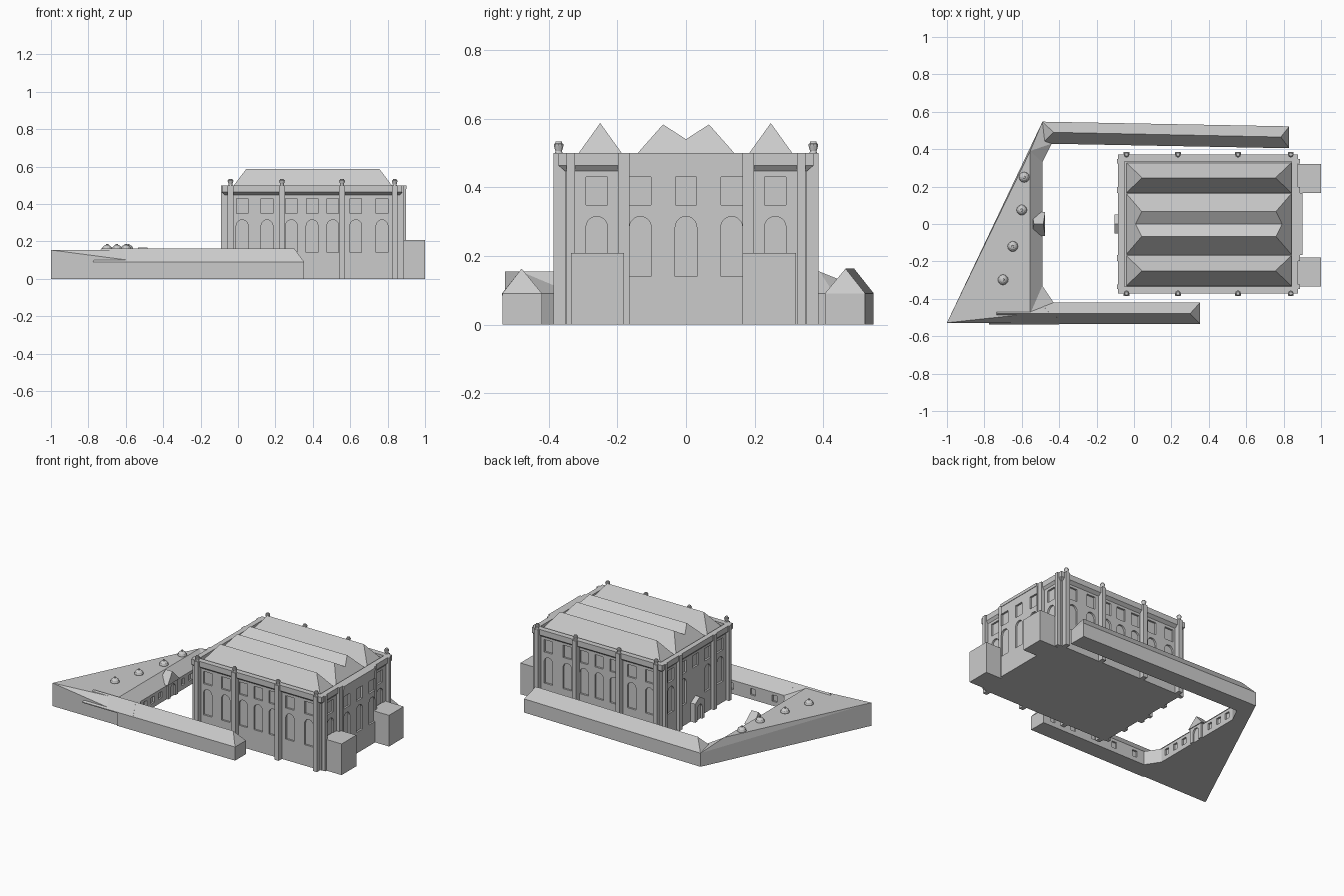
import bpy, bmesh, math

if "Cube" in bpy.data.objects:
    bpy.data.objects.remove(bpy.data.objects["Cube"])


def mesh(name, verts, faces):
    bm = bmesh.new()
    vs = [bm.verts.new(v) for v in verts]
    for f in faces:
        bm.faces.new([vs[i] for i in f])
    bmesh.ops.recalc_face_normals(bm, faces=bm.faces)
    me = bpy.data.meshes.new(name)
    bm.to_mesh(me)
    bm.free()
    ob = bpy.data.objects.new(name, me)
    bpy.context.collection.objects.link(ob)
    return ob


def loft(name, rings):
    """Closed solid through rings with equal point counts."""
    n = len(rings[0])
    faces = [tuple(range(n)), tuple((len(rings) - 1) * n + i for i in range(n))]
    for r in range(len(rings) - 1):
        for i in range(n):
            j = (i + 1) % n
            faces.append((r * n + i, r * n + j, (r + 1) * n + j, (r + 1) * n + i))
    return mesh(name, [p for ring in rings for p in ring], faces)


def rect(x0, x1, y0, y1, z):
    return [(x0, y0, z), (x1, y0, z), (x1, y1, z), (x0, y1, z)]


def box(name, x0, x1, y0, y1, z0, z1):
    return loft(name, [rect(x0, x1, y0, y1, z0), rect(x0, x1, y0, y1, z1)])


def hip(name, corners, ridge, z0, ze, zr):
    """Walls from z0 to eave ze with a hipped roof; ridge = west and east ends."""
    v = [(x, y, z0) for x, y in corners] + [(x, y, ze) for x, y in corners]
    v += [(x, y, zr) for x, y in ridge]
    return mesh(name, v, [(0, 1, 2, 3), (0, 1, 5, 4), (1, 2, 6, 5), (2, 3, 7, 6), (3, 0, 4, 7),
                          (4, 5, 9, 8), (5, 6, 9), (6, 7, 8, 9), (7, 4, 8)])


def turned(name, x, y, profile, n=10):
    return loft(name, [[(x + r * math.cos(2 * math.pi * i / n), y + r * math.sin(2 * math.pi * i / n), z)
                        for i in range(n)] for r, z in profile])


def opening(axis, plane, u, w, z0, z1, arch, d=0.012):
    """Window cutter straddling a wall plane."""
    h = w / 2
    pts = [(u - h, z0), (u + h, z0)]
    if arch:
        pts += [(u + h * math.cos(math.pi * i / 10), z1 - h + h * math.sin(math.pi * i / 10)) for i in range(11)]
    else:
        pts += [(u + h, z1), (u - h, z1)]
    put = (lambda a, s: (a[0], plane + s, a[1])) if axis == 'y' else (lambda a, s: (plane + s, a[0], a[1]))
    return loft("cutter", [[put(p, -d) for p in pts], [put(p, d) for p in pts]])


def carve(ob, cutters):
    bpy.ops.object.select_all(action='DESELECT')
    for c in cutters:
        c.select_set(True)
    bpy.context.view_layer.objects.active = cutters[0]
    if len(cutters) > 1:
        bpy.ops.object.join()
    m = ob.modifiers.new("windows", 'BOOLEAN')
    m.object, m.operation, m.solver = cutters[0], 'DIFFERENCE', 'EXACT'
    bpy.context.view_layer.objects.active = ob
    bpy.ops.object.modifier_apply(modifier=m.name)
    bpy.data.objects.remove(cutters[0])


def bays(axis, plane, us):
    out = []
    for u in us:
        out += [opening(axis, plane, u, 0.063, 0.14, 0.315, True),
                opening(axis, plane, u, 0.062, 0.348, 0.43, False)]
    return out


# Main house walls with recessed windows
XL, XR, YW = -0.07, 0.865, 0.352
walls = box("house_walls", XL, XR, -YW, YW, 0, 0.475)
cuts = []
for s in (-1, 1):
    cuts += bays('y', s * YW, (0.022, 0.155, 0.285, 0.396, 0.507, 0.63, 0.77))
cuts += bays('x', XL, (-0.26, -0.128, 0.128, 0.26))
cuts += bays('x', XR, (-0.26, 0.26))
cuts.append(opening('x', XL, 0, 0.062, 0.348, 0.43, False))
carve(walls, cuts)
bay = box("east_centre_bay", 0.85, 0.897, -0.166, 0.166, 0, 0.48)
carve(bay, bays('x', 0.897, (-0.133, 0, 0.133)))
box("east_bay_parapet", 0.85, 0.90, -0.166, 0.166, 0.48, 0.5)

# Cornice and parapet
loft("cornice", [rect(XL, XR, -YW, YW, 0.447), rect(-0.085, 0.878, -0.372, 0.372, 0.463),
                 rect(-0.085, 0.878, -0.372, 0.372, 0.475)])
for s in (-1, 1):
    y0, y1 = sorted((s * 0.335, s * 0.372))
    box("parapet_long", -0.085, 0.878, y0, y1, 0.474, 0.5)
for x0 in (-0.085, 0.843):
    box("parapet_end", x0, x0 + 0.035, -0.336, 0.336, 0.474, 0.5)

# Pilasters and urns on the long fronts
for s in (-1, 1):
    for x in (-0.04, 0.235, 0.556, 0.838):
        y0, y1 = sorted((s * 0.34, s * 0.386))
        box("pilaster", x - 0.015, x + 0.015, y0, y1, 0, 0.5)
        turned("urn", x, s * 0.371, [(0.012, 0.499), (0.010, 0.505), (0.015, 0.522), (0.015, 0.526),
                                     (0.011, 0.528), (0.009, 0.534)])
# Pilasters on the ends
for y in (-0.336, -0.182, 0.182, 0.336):
    h = 0.016 if abs(y) < 0.3 else 0.012
    box("west_pilaster", -0.092, -0.06, y - h, y + h, 0, 0.5)
    box("east_pilaster", 0.85, 0.888, y - h, y + h, 0, 0.5)


# Main roofs: profile swept along x with sloping ends
def swept_roof(name, profile):
    ends = []
    for x, d in ((-0.045, 1), (0.845, -1)):
        ends.append([(x + d * 0.76 * (z - 0.47), y, z) for y, z in profile])
    loft(name, ends)


for y in (-0.25, 0.247):
    swept_roof("side_roof", [(y - 0.084, 0.47), (y, 0.587), (y + 0.084, 0.47)])
swept_roof("double_roof", [(-0.167, 0.47), (-0.067, 0.583), (0, 0.54), (0.067, 0.583), (0.167, 0.47)])

# East end blocks
for y0, y1 in ((-0.335, -0.18), (0.165, 0.32)):
    box("east_block", 0.86, 1.0, y0, y1, 0, 0.208)

# West doorcase with pediment
door = loft("west_doorcase", [[(x, -0.05, 0), (x, 0.05, 0), (x, 0.05, 0.125), (x, 0, 0.155), (x, -0.05, 0.125)]
                              for x in (-0.103, -0.06)])
carve(door, [opening('x', -0.103, 0, 0.05, -0.01, 0.105, True)])

# South wing
south = hip("south_wing", [(-0.5, -0.535), (0.353, -0.535), (0.353, -0.42), (-0.5, -0.42)],
            [(-0.45, -0.479), (0.30, -0.479)], 0, 0.091, 0.163)
carve(south, [opening('y', -0.42, x, 0.035, 0.03, 0.072, False) for x in (-0.36, -0.2, -0.04, 0.12, 0.28)])
hip("south_roof_extension", [(-0.775, -0.536), (-0.40, -0.536), (-0.40, -0.421), (-0.775, -0.421)],
    [(-0.73, -0.479), (-0.42, -0.479)], 0.085, 0.091, 0.163)
box("south_wing_west_wall", -0.52, -0.49, -0.535, -0.45, 0, 0.091)

# North wing, slightly skewed
north = hip("north_wing", [(-0.49, 0.547), (0.83, 0.522), (0.83, 0.405), (-0.49, 0.43)],
            [(-0.43, 0.49), (0.785, 0.465)], 0, 0.091, 0.163)
carve(north, [opening('y', 0.418 - 0.019 * x, x, 0.035, 0.03, 0.072, False)
              for x in (-0.36, -0.2, -0.04, 0.12, 0.28, 0.44, 0.6, 0.74)])

# Triangular west range with chamfered courtyard corners
plan = [(-1, -0.528), (-0.52, -0.528), (-0.43, -0.42), (-0.49, -0.33), (-0.49, 0.33), (-0.44, 0.43), (-0.49, 0.546)]
v = [(x, y, 0) for x, y in plan]
v += [(x, y, 0.154 if i == 0 else 0.091) for i, (x, y) in enumerate(plan)]
v += [(-0.555, -0.48, 0.154), (-0.555, 0.39, 0.154)]
f = [tuple(range(7))] + [(i, (i + 1) % 7, 7 + (i + 1) % 7, 7 + i) for i in range(7)]
f += [(7, 14, 15), (7, 8, 14), (8, 9, 14), (9, 10, 14), (10, 11, 15, 14), (11, 12, 15), (12, 13, 15), (13, 7, 15)]
west = mesh("west_range", v, f)
carve(west, [opening('x', -0.49, y, 0.035, 0.03, 0.072, False) for y in (-0.28, -0.2, -0.12, 0.12, 0.2, 0.28)])

# Gateway facing the courtyard
gate = box("gateway", -0.51, -0.48, -0.05, 0.05, 0, 0.1)
carve(gate, [opening('x', -0.48, 0, 0.05, -0.01, 0.085, True)])
mesh("gateway_pediment", [(-0.475, -0.063, 0.098), (-0.475, 0.063, 0.098), (-0.485, 0, 0.168),
                          (-0.545, -0.063, 0.098), (-0.545, 0.063, 0.098), (-0.535, 0, 0.168)],
     [(0, 1, 2), (3, 4, 5), (0, 1, 4, 3), (1, 2, 5, 4), (2, 0, 3, 5)])

# Small roof domes
for x, y in ((-0.587, 0.25), (-0.60, 0.075), (-0.648, -0.12), (-0.70, -0.298)):
    turned("roof_dome", x, y, [(0.028, 0.14), (0.028, 0.158), (0.024, 0.169), (0.015, 0.178),
                               (0.007, 0.181), (0.006, 0.187)], 12)
